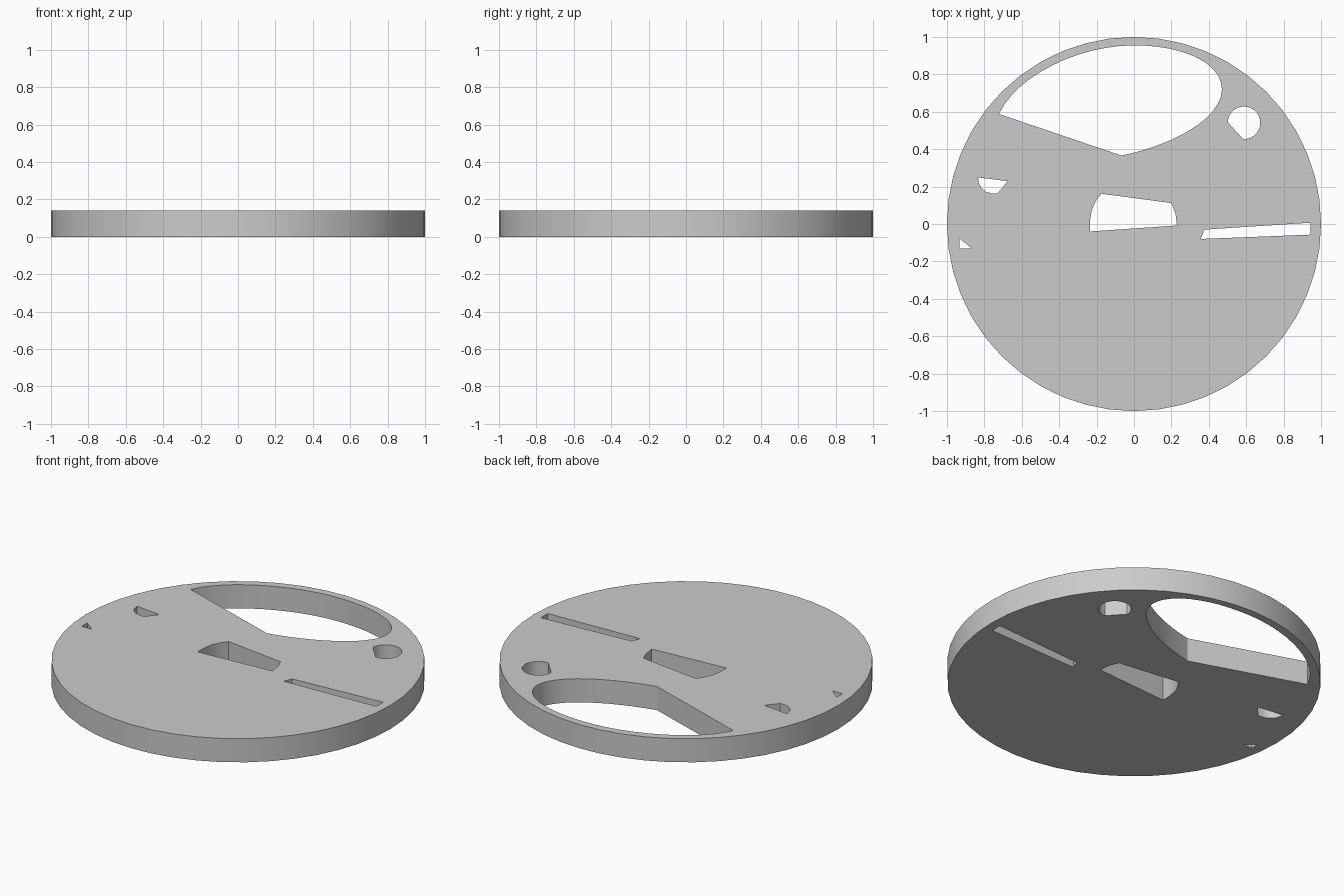
import bpy, bmesh
from math import cos, sin, radians
from mathutils import Vector
from mathutils.geometry import interpolate_bezier

if "Cube" in bpy.data.objects:
    bpy.data.objects.remove(bpy.data.objects["Cube"])

HEIGHT = 0.14


def arc(cx, cy, r, a0, a1, n):
    """Points along a circular arc, both ends included."""
    angles = [radians(a0 + (a1 - a0) * i / n) for i in range(n + 1)]
    return [(cx + r * cos(a), cy + r * sin(a)) for a in angles]


def bezier(points, n):
    """Sample chained cubic segments: knot, handle, handle, knot, ..."""
    p = [Vector((x, y, 0)) for x, y in points]
    out = [p[0]]
    for i in range(0, len(p) - 1, 3):
        out += interpolate_bezier(*p[i:i + 4], n + 1)[1:]
    return [(v.x, v.y) for v in out]


# Outer rim of the disc
outlines = [arc(0, 0, 1, 0, 360, 48)[:-1]]

# Large rounded opening with two straight lower edges
outlines.append(bezier([(-0.722, 0.588), (-0.63, 0.79), (-0.3, 0.955),
                        (0, 0.955), (0.27, 0.955), (0.468, 0.86),
                        (0.47, 0.72), (0.468, 0.56), (0.2, 0.42),
                        (-0.067, 0.366)], 12))
# Round hole with a clipped corner
outlines.append(arc(0.588, 0.541, 0.087, -93, 170, 20) + [(0.503, 0.543)])
# Half-round hole
outlines.append([(-0.834, 0.249), (-0.676, 0.229), (-0.73, 0.163),
                 (-0.76, 0.163), (-0.79, 0.172), (-0.817, 0.193), (-0.83, 0.22)])
# Small triangle
outlines.append([(-0.932, -0.078), (-0.868, -0.13), (-0.932, -0.13)])
# Central window with curved ends
outlines.append([(-0.175, 0.162), (0.2, 0.112), (0.222, 0.055), (0.23, -0.008),
                 (-0.236, -0.04), (-0.236, 0.015), (-0.226, 0.075), (-0.203, 0.125)])
# Long slot
outlines.append([(0.376, -0.03), (0.945, 0.007), (0.945, -0.057), (0.357, -0.08)])

# Filled and extruded profile
curve = bpy.data.curves.new("pierced_disc", "CURVE")
curve.dimensions = "2D"
curve.fill_mode = "BOTH"
curve.extrude = HEIGHT / 2
for pts in outlines:
    spline = curve.splines.new("POLY")
    spline.points.add(len(pts) - 1)
    for point, (x, y) in zip(spline.points, pts):
        point.co = (x, y, 0, 1)
    spline.use_cyclic_u = True

disc = bpy.data.objects.new("pierced_disc", curve)
disc.location.z = HEIGHT / 2
bpy.context.collection.objects.link(disc)
bpy.context.view_layer.objects.active = disc
disc.select_set(True)
bpy.ops.object.convert(target="MESH")

# Weld the caps to the walls
disc = bpy.context.object
bm = bmesh.new()
bm.from_mesh(disc.data)
bmesh.ops.remove_doubles(bm, verts=bm.verts, dist=0.0001)
bmesh.ops.recalc_face_normals(bm, faces=bm.faces)
bm.to_mesh(disc.data)
bm.free()
bpy.ops.object.shade_smooth_by_angle(angle=radians(30))
